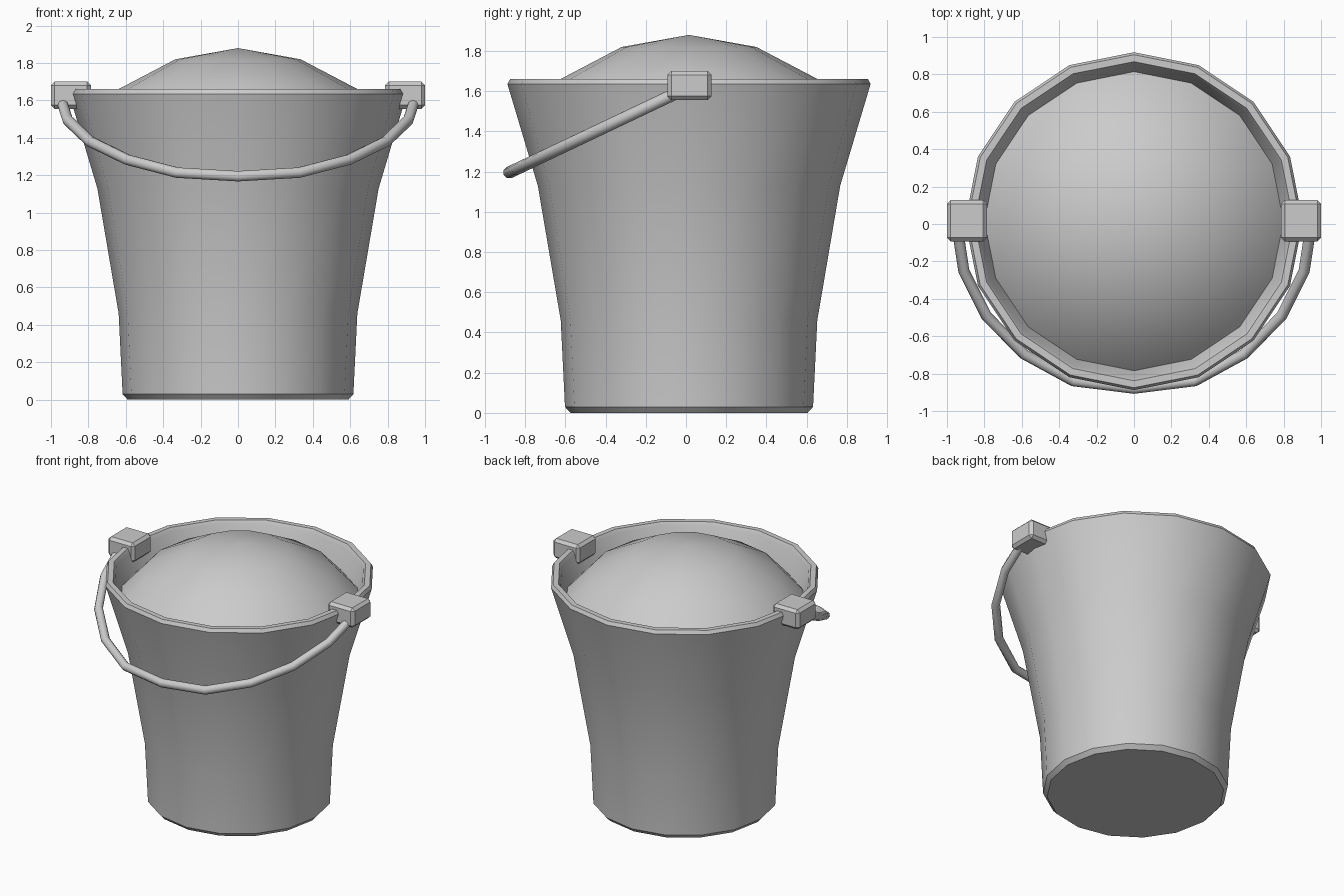
import bpy, bmesh, math

if "Cube" in bpy.data.objects:
    bpy.data.objects.remove(bpy.data.objects["Cube"])

CY = 0.015   # bucket axis offset in y
SIDES = 16


def finish(bm, name, angle=30):
    bmesh.ops.remove_doubles(bm, verts=bm.verts, dist=1e-5)
    bmesh.ops.recalc_face_normals(bm, faces=bm.faces)
    me = bpy.data.meshes.new(name)
    bm.to_mesh(me)
    bm.free()
    ob = bpy.data.objects.new(name, me)
    bpy.context.collection.objects.link(ob)
    bpy.ops.object.select_all(action='DESELECT')
    ob.select_set(True)
    bpy.context.view_layer.objects.active = ob
    if angle:
        bpy.ops.object.shade_smooth_by_angle(angle=math.radians(angle))
    return ob


def lathe(name, profile):
    bm = bmesh.new()
    verts = [bm.verts.new((0, CY - r, z)) for r, z in profile]
    edges = [bm.edges.new(p) for p in zip(verts, verts[1:])]
    bmesh.ops.spin(bm, geom=verts + edges, cent=(0, CY, 0), axis=(0, 0, 1),
                   angle=math.tau, steps=SIDES, use_merge=False)
    return finish(bm, name)


# bucket shell: outer wall, bevelled rim, inner wall and floor
lathe("bucket", [(0, 0), (0.59, 0), (0.617, 0.03), (0.638, 0.46), (0.752, 1.13),
                 (0.903, 1.635), (0.89, 1.66), (0.853, 1.66), (0.838, 1.635),
                 (0.707, 1.13), (0.595, 0.46), (0.575, 0.05), (0, 0.05)])

# heaped contents, domed above the rim
lathe("contents", [(0, 1.88), (0.335, 1.82), (0.64, 1.66), (0.805, 1.48)])

# bevelled lugs on both sides of the rim
for side, sx in (("left", -1), ("right", 1)):
    bm = bmesh.new()
    bmesh.ops.create_cube(bm, size=1)
    for v in bm.verts:
        v.co = (sx * 0.893 + v.co.x * 0.214, 0.017 + v.co.y * 0.22, 1.628 + v.co.z * 0.145)
    bmesh.ops.bevel(bm, geom=list(bm.edges), offset=0.02, segments=1, affect='EDGES')
    finish(bm, side + "_handle_lug", 0)

# swung-down handle: half loop in a tilted plane
half = [(0, -0.88), (0.325, -0.84), (0.59, -0.695), (0.79, -0.49), (0.91, -0.25), (0.945, -0.02)]
path = [(-x, y) for x, y in half[:0:-1]] + half
cu = bpy.data.curves.new("handle", 'CURVE')
cu.dimensions = '3D'
cu.bevel_depth = 0.03
cu.bevel_resolution = 2
cu.use_fill_caps = True
sp = cu.splines.new('POLY')
sp.points.add(len(path) - 1)
for p, (x, y) in zip(sp.points, path):
    p.co = (x, y, 1.195 + (y + 0.88) * 0.475, 1)
bpy.context.collection.objects.link(bpy.data.objects.new("handle", cu))
